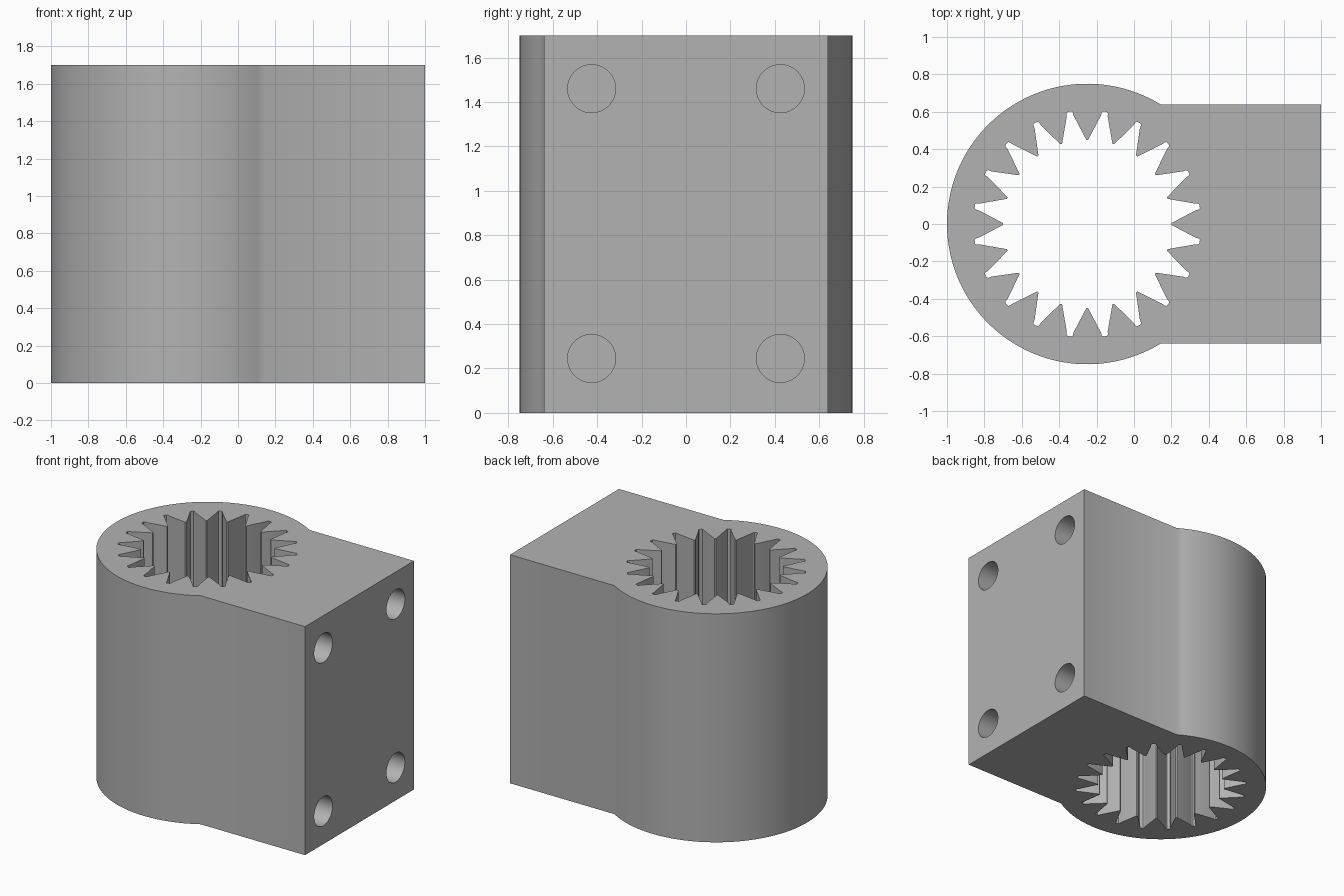
import bpy, bmesh
from math import sin, cos, pi, asin, radians
from mathutils import Matrix, Vector

cube = bpy.data.objects.get("Cube")
if cube:
    bpy.data.objects.remove(cube, do_unlink=True)

HEIGHT = 1.7
CX, RADIUS, HALF_WIDTH = -0.25, 0.75, 0.64
TEETH = 20

grey = bpy.data.materials.new("machined grey")
grey.use_nodes = True
colour = (0.45, 0.45, 0.45, 1)
grey.diffuse_color = colour
grey.node_tree.nodes["Principled BSDF"].inputs["Base Color"].default_value = colour


def make_object(name, bm):
    bmesh.ops.recalc_face_normals(bm, faces=bm.faces)
    mesh = bpy.data.meshes.new(name)
    bm.to_mesh(mesh)
    bm.free()
    mesh.materials.append(grey)
    obj = bpy.data.objects.new(name, mesh)
    bpy.context.collection.objects.link(obj)
    return obj


def prism(name, outline, z0, z1):
    bm = bmesh.new()
    face = bm.faces.new([bm.verts.new((x, y, z0)) for x, y in outline])
    top = bmesh.ops.extrude_face_region(bm, geom=[face])["geom"]
    verts = [v for v in top if isinstance(v, bmesh.types.BMVert)]
    bmesh.ops.translate(bm, verts=verts, vec=(0, 0, z1 - z0))
    return make_object(name, bm)


# Clamp body: round barrel running into a square mounting block
start = asin(HALF_WIDTH / RADIUS)
steps = 72
outline = [(1, -HALF_WIDTH), (1, HALF_WIDTH)]
for i in range(steps + 1):
    a = start + (2 * pi - 2 * start) * i / steps
    outline.append((CX + RADIUS * cos(a), RADIUS * sin(a)))
body = prism("splined_clamp_body", outline, 0, HEIGHT)

# Splined bore: narrow grooves between pointed teeth
groove = [(0.45, -0.066), (0.585, -0.018), (0.6, -0.017), (0.608, -0.011),
          (0.608, 0.011), (0.6, 0.017), (0.585, 0.018), (0.45, 0.066)]
bore = []
for i in range(TEETH):
    turn = Matrix.Rotation(2 * pi * (i + 0.5) / TEETH, 2)
    for r, w in groove:
        # tooth flanks meet near the tip circle
        p = turn @ Vector((r * cos(w / r) if r < 0.5 else r,
                           r * sin(w / r) if r < 0.5 else w))
        bore.append((CX + p.x, p.y))
cutters = [prism("bore_cutter", bore, -0.1, HEIGHT + 0.1)]

# Four blind bolt holes in the mounting face
DEPTH = 0.4
for y in (-0.425, 0.425):
    for z in (0.245, 1.46):
        bm = bmesh.new()
        place = Matrix.Translation((1.05 - DEPTH / 2, y, z)) @ Matrix.Rotation(pi / 2, 4, "Y")
        bmesh.ops.create_cone(bm, cap_ends=True, segments=48, radius1=0.108,
                              radius2=0.108, depth=DEPTH + 0.1, matrix=place)
        cutters.append(make_object("bolt_hole_cutter", bm))

bpy.ops.object.select_all(action="DESELECT")
body.select_set(True)
bpy.context.view_layer.objects.active = body
for cutter in cutters:
    cutter.hide_render = True
    mod = body.modifiers.new("cut", "BOOLEAN")
    mod.operation = "DIFFERENCE"
    mod.solver = "EXACT"
    mod.object = cutter
    bpy.ops.object.modifier_apply(modifier=mod.name)
for cutter in cutters:
    bpy.data.objects.remove(cutter, do_unlink=True)

# Smooth the barrel into the flat cheeks, keep the spline edges crisp
bpy.ops.object.shade_smooth_by_angle(angle=radians(32))
